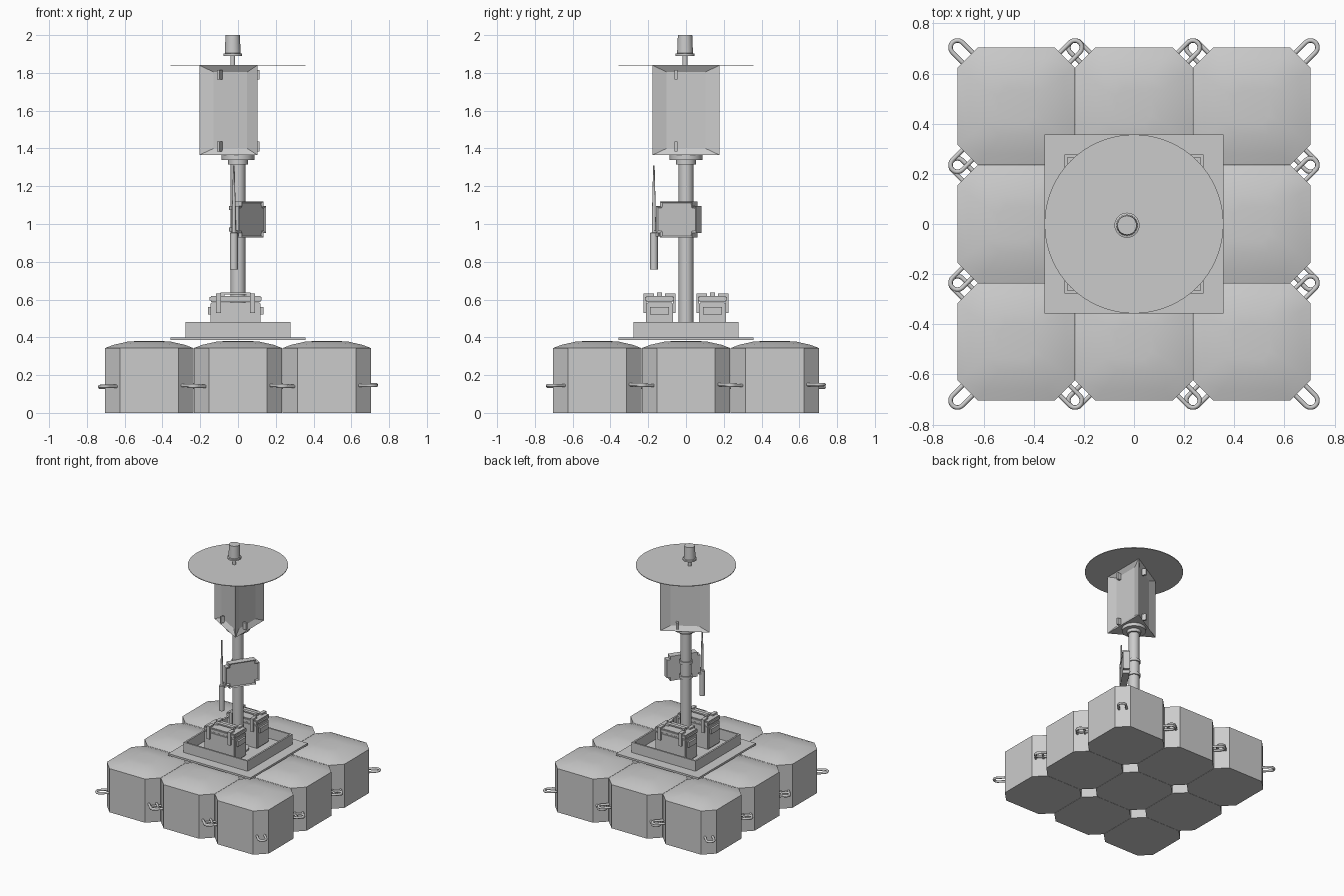
import bpy, bmesh, math
from mathutils import Matrix, Vector

if "Cube" in bpy.data.objects:
    bpy.data.objects.remove(bpy.data.objects["Cube"])


def finish(bm, name, smooth=None, loc=(0, 0, 0), rot=0):
    bmesh.ops.recalc_face_normals(bm, faces=bm.faces)
    me = bpy.data.meshes.new(name)
    bm.to_mesh(me)
    bm.free()
    ob = bpy.data.objects.new(name, me)
    bpy.context.collection.objects.link(ob)
    ob.location, ob.rotation_euler = loc, (0, 0, rot)
    if smooth:
        bpy.ops.object.select_all(action='DESELECT')
        ob.select_set(True)
        bpy.context.view_layer.objects.active = ob
        bpy.ops.object.shade_smooth_by_angle(angle=math.radians(smooth))
    return ob


def add_box(bm, x0, x1, y0, y1, z0, z1):
    m = Matrix.Translation(((x0 + x1) / 2, (y0 + y1) / 2, (z0 + z1) / 2))
    m = m @ Matrix.Diagonal((x1 - x0, y1 - y0, z1 - z0, 1))
    return bmesh.ops.create_cube(bm, size=1, matrix=m)['verts']


def stack(bm, sections):
    """Skin a list of equal-length point rings and cap both ends."""
    rings = [[bm.verts.new(p) for p in s] for s in sections]
    n = len(rings[0])
    for a, b in zip(rings, rings[1:]):
        for i in range(n):
            bm.faces.new((a[i], a[(i + 1) % n], b[(i + 1) % n], b[i]))
    bm.faces.new(rings[0][::-1])
    bm.faces.new(rings[-1])


def turned(name, profile, loc=(0, 0, 0), n=32):
    bm = bmesh.new()
    stack(bm, [[(r * math.cos(2 * math.pi * i / n), r * math.sin(2 * math.pi * i / n), z)
                for i in range(n)] for r, z in profile])
    return finish(bm, name, 40, loc)


def octagon(h, c, z):
    return [(h, c - h, z), (h, h - c, z), (h - c, h, z), (c - h, h, z),
            (-h, h - c, z), (-h, c - h, z), (c - h, -h, z), (h - c, -h, z)]


# float cube with chamfered corners and crowned top
bm = bmesh.new()
stack(bm, [octagon(.234, .08, 0), octagon(.234, .08, .343), octagon(.19, .07, .36),
           octagon(.115, .05, .377), octagon(.07, .03, .38)])
first = finish(bm, "float", 40)

# lug: a U-shaped bar
cu = bpy.data.curves.new("lug", 'CURVE')
cu.dimensions, cu.bevel_depth, cu.bevel_resolution = '3D', .009, 2
R = .028
path = [(-.075, R)] + [(R * math.sin(math.pi * i / 10), R * math.cos(math.pi * i / 10))
                       for i in range(11)] + [(-.075, -R)]
sp = cu.splines.new('POLY')
sp.points.add(len(path) - 1)
for p, (x, y) in zip(sp.points, path):
    p.co = (x, y, 0, 1)
tmp = bpy.data.objects.new("lug_curve", cu)
bpy.context.collection.objects.link(tmp)
lug_mesh = bpy.data.meshes.new_from_object(tmp.evaluated_get(bpy.context.evaluated_depsgraph_get()))
bpy.data.objects.remove(tmp)

# nine floats, each with four corner lugs
for i in range(9):
    cx, cy = (i % 3 - 1) * .47, (i // 3 - 1) * .47
    ob = first if i == 0 else bpy.data.objects.new("float", first.data)
    if i:
        bpy.context.collection.objects.link(ob)
    ob.location = (cx, cy, 0)
    for k in range(4):
        a = math.pi / 4 + k * math.pi / 2
        lug = bpy.data.objects.new("lug", lug_mesh)
        bpy.context.collection.objects.link(lug)
        lug.location = (cx + .331 * math.cos(a), cy + .331 * math.sin(a), (.15, .135, .14, .145)[k])
        lug.rotation_euler.z = a

# deck plate and open tray
bm = bmesh.new()
add_box(bm, -.357, .357, -.357, .357, .385, .4)
finish(bm, "deck_plate")
bm = bmesh.new()
T, t = .278, .013
for s in (-1, 1):
    a, b = sorted((s * T, s * (T - t)))
    add_box(bm, -T, T, a, b, .4, .48)
    add_box(bm, a, b, t - T, T - t, .4, .48)
finish(bm, "tray_wall")

# mast with foot and head flanges
turned("mast", [(.08, .4), (.08, .412), (.039, .412), (.039, 1.315), (.052, 1.315),
                (.052, 1.34), (.087, 1.34), (.087, 1.366)])

# two battery cases with latches and handles
for s in (-1, 1):
    bm = bmesh.new()
    case = add_box(bm, -.133, .133, -.072, .072, .4, .585)
    lid = add_box(bm, -.138, .138, -.076, .076, .588, .62)
    bmesh.ops.bevel(bm, geom=list({e for v in case + lid for e in v.link_edges}),
                    offset=.007, segments=2, affect='EDGES')
    for q in (-1, 1):
        for x in (-.09, .09):
            y0, y1 = sorted((q * .07, q * .084))
            add_box(bm, x - .013, x + .013, y0, y1, .53, .625)
            add_box(bm, x - .013, x + .013, min(q * .03, q * .084), max(q * .03, q * .084), .615, .632)
        x0, x1 = sorted((q * .13, q * .147))
        add_box(bm, x0, x1, -.05, .05, .52, .56)
        add_box(bm, q * .07 - .012, q * .07 + .012, -.014, .014, .615, .636)
    add_box(bm, -.08, .08, -.014, .014, .628, .638)
    finish(bm, "battery_case", 35, (-.013, s * .14, 0), math.pi if s > 0 else 0)

# display unit facing away from the mast, local +x is its front
A = -math.atan2(.56, .83)
bm = bmesh.new()
v = add_box(bm, .044, .094, -.128, .128, .928, 1.12)
bmesh.ops.bevel(bm, geom=[e for e in bm.edges if abs(e.verts[0].co.x - e.verts[1].co.x) > .01],
                offset=.025, segments=4, affect='EDGES')
front = max(bm.faces, key=lambda f: f.calc_center_median().x)
bmesh.ops.inset_region(bm, faces=[front], thickness=.012)
bmesh.ops.translate(bm, verts=front.verts, vec=(-.008, 0, 0))
finish(bm, "display_unit", 35, rot=A)

# mast clamps and antenna arm
for z in (.97, 1.085):
    turned("mast_clamp", [(.039, z - .011), (.047, z - .011), (.047, z + .011), (.039, z + .011)])
bm = bmesh.new()
add_box(bm, .06, .085, -.15, -.12, .935, .965)
finish(bm, "antenna_arm", rot=A)

# whip antenna
turned("antenna", [(.021, .76), (.021, .953), (.011, .955), (.009, 1.1), (.004, 1.31)],
       (-.022, -.17, 0), 16)

# triangular lantern body with recessed panels, one corner towards -x
bm = bmesh.new()
tri = [(.205 * math.cos(a), .205 * math.sin(a)) for a in (math.pi / 3, math.pi, -math.pi / 3)]
stack(bm, [[(x, y, z) for x, y in tri] for z in (1.365, 1.84)])
bm.normal_update()
sides = [f for f in bm.faces if len(f.verts) == 4]
for f in sides:
    f.normal_update()
    c = f.calc_center_median()
    n = Vector((c.x, c.y, 0)).normalized()
    bmesh.ops.inset_individual(bm, faces=[f], thickness=.05)
    c = Vector((c.x, c.y, 0))
    u = Vector((-n.y, n.x, 0))
    for w in f.verts:
        w.co += u * ((w.co - c).dot(u)) * -.28 - n * .022
finish(bm, "lantern_body")

# small clips at the top and bottom of every panel
for k in range(3):
    for z in (1.41, 1.79):
        bm = bmesh.new()
        add_box(bm, .085, .114, -.062, -.046, z - .026, z + .026)
        finish(bm, "panel_clip", rot=k * 2 * math.pi / 3)

# thin round roof and beacon
turned("roof_disc", [(.357, 1.838), (.357, 1.843)], n=64)
turned("beacon", [(.013, 1.84), (.013, 1.89), (.05, 1.89), (.05, 1.902), (.042, 1.904),
                  (.038, 2.0)], (-.028, -.005, 0))
